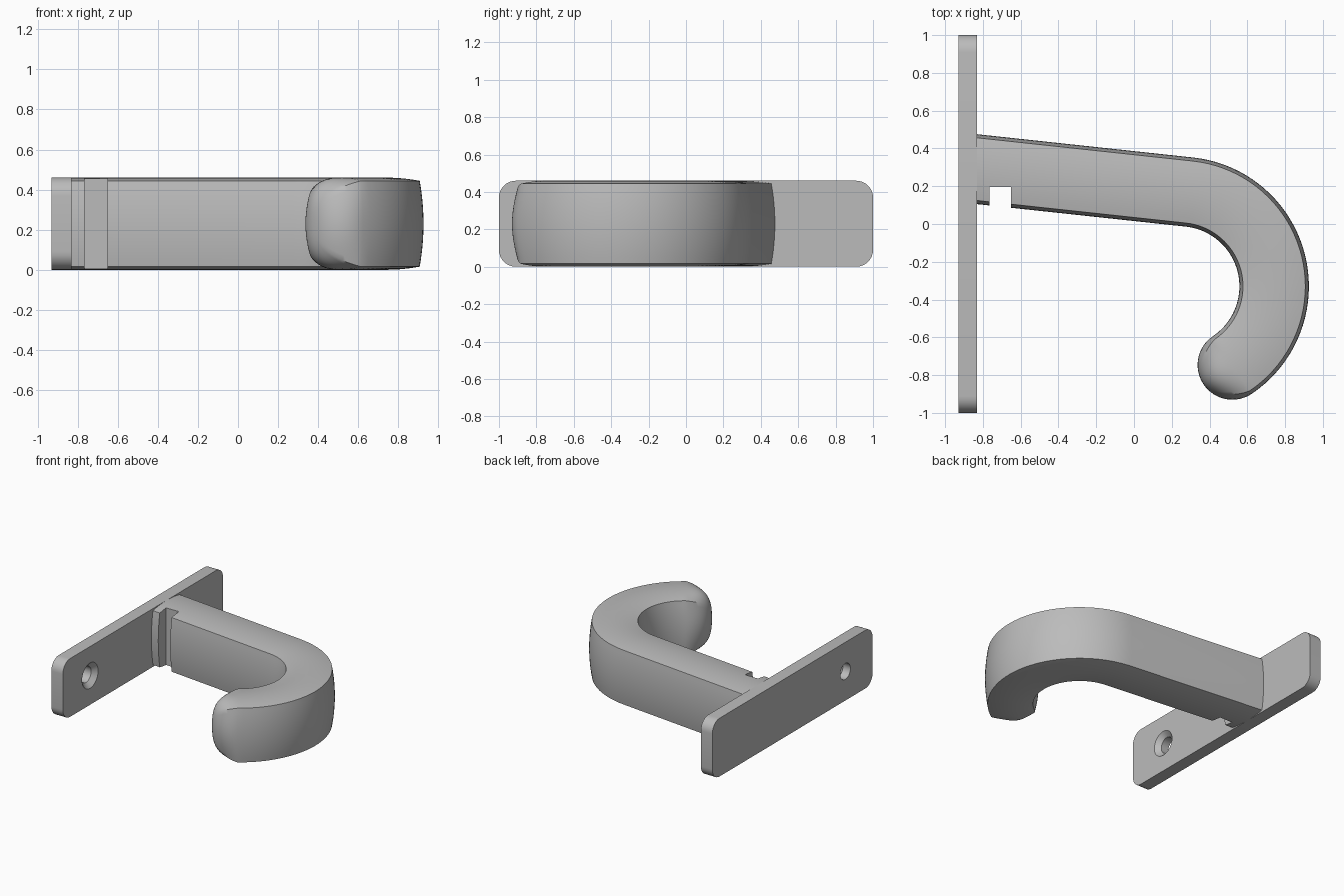
import bpy, bmesh, math
from mathutils import Vector

if "Cube" in bpy.data.objects:
    bpy.data.objects.remove(bpy.data.objects["Cube"])

gray = bpy.data.materials.new("gray")
gray.diffuse_color = (0.5, 0.5, 0.5, 1)
gray.use_nodes = True
gray.node_tree.nodes["Principled BSDF"].inputs["Base Color"].default_value = gray.diffuse_color


def make(name, bm):
    bmesh.ops.recalc_face_normals(bm, faces=bm.faces)
    me = bpy.data.meshes.new(name)
    bm.to_mesh(me)
    bm.free()
    me.materials.append(gray)
    ob = bpy.data.objects.new(name, me)
    bpy.context.collection.objects.link(ob)
    return ob


def loft(name, rings):
    bm = bmesh.new()
    loops = [[bm.verts.new(p) for p in r] for r in rings]
    n = len(rings[0])
    for a, b in zip(loops, loops[1:]):
        for i in range(n):
            j = (i + 1) % n
            bm.faces.new((a[i], a[j], b[j], b[i]))
    bm.faces.new(loops[0])
    bm.faces.new(loops[-1])
    return make(name, bm)


def cut(ob, cutter):
    cutter.hide_render = True
    bpy.context.view_layer.objects.active = ob
    mod = ob.modifiers.new("cut", 'BOOLEAN')
    mod.operation, mod.solver, mod.object = 'DIFFERENCE', 'EXACT', cutter
    bpy.ops.object.modifier_apply(modifier=mod.name)
    bpy.data.objects.remove(cutter)


def smooth(ob, angle):
    bpy.ops.object.select_all(action='DESELECT')
    ob.select_set(True)
    bpy.context.view_layer.objects.active = ob
    bpy.ops.object.shade_smooth_by_angle(angle=math.radians(angle))


# Wall plate: rounded rectangle extruded along x
H, R = 0.46, 0.09
outline = []
for cy, cz, start in ((1 - R, H - R, 0), (R - 1, H - R, 90), (R - 1, R, 180), (1 - R, R, 270)):
    for k in range(9):
        a = math.radians(start + k * 90 / 8)
        outline.append((cy + R * math.cos(a), cz + R * math.sin(a)))
plate = loft("wall_plate", [[(x, y, z) for y, z in outline] for x in (-0.93, -0.83)])

# Countersunk screw hole near one end
steps = [(-0.95, 0.063), (-0.865, 0.063), (-0.83, 0.1), (-0.81, 0.121)]
hole = loft("hole_cutter", [[(x, -0.66 + r * math.cos(i * math.pi / 16),
                              0.23 + r * math.sin(i * math.pi / 16)) for i in range(32)]
                            for x, r in steps])
cut(plate, hole)
smooth(plate, 30)

# Arm cross-section: four bulged sides meeting at creased corners
W, T = 0.184, 0.23          # half width and half height at mid side
CW, CT = 0.165, 0.214       # corner position
N = 12
section = []
for q in range(4):
    for k in range(N):
        s = 2 * k / N - 1
        bulge = 1 - s * s
        u, v = ((CW + (W - CW) * bulge, CT * s), (-CW * s, CT + (T - CT) * bulge))[q % 2]
        section.append((u, v) if q < 2 else (-u, -v))


def ring(pos, normal, su=1, sv=1, rounding=0):
    pts = []
    for u, v in section:
        a = math.atan2(v / T, u / W)
        u += (W * math.cos(a) - u) * rounding
        v += (T * math.sin(a) - v) * rounding
        p = pos + normal * u * su
        pts.append((p.x, p.y, 0.23 + v * sv))
    return pts


# Hook arm: straight run, circular bend, domed tip
centre, bend = Vector((0.24, -0.33)), 0.502
first, last = math.radians(83.85), math.radians(-56)
n0 = Vector((math.cos(first), math.sin(first)))
t0 = Vector((n0.y, -n0.x))
p0 = centre + n0 * bend
rings = [ring(p0 - t0 * 1.165, n0)]
for k in range(41):
    a = first + (last - first) * k / 40
    n = Vector((math.cos(a), math.sin(a)))
    rings.append(ring(centre + n * bend, n))
tip, t1 = centre + n * bend, Vector((n.y, -n.x))
for k in range(1, 17):
    a = math.radians(89 * k / 16)
    s = math.sin(a)
    rings.append(ring(tip + t1 * W * s, n, math.cos(a), (1 - s ** 2.8) ** (1 / 2.8), s))
arm = loft("hook_arm", rings)

# Square notch across the front of the arm near the plate
bm = bmesh.new()
bmesh.ops.create_cube(bm, size=1)
for v in bm.verts:
    v.co = Vector((-0.709 + v.co.x * 0.113, 0.095 + v.co.y * 0.2, 0.23 + v.co.z))
cut(arm, make("notch_cutter", bm))
smooth(arm, 35)
